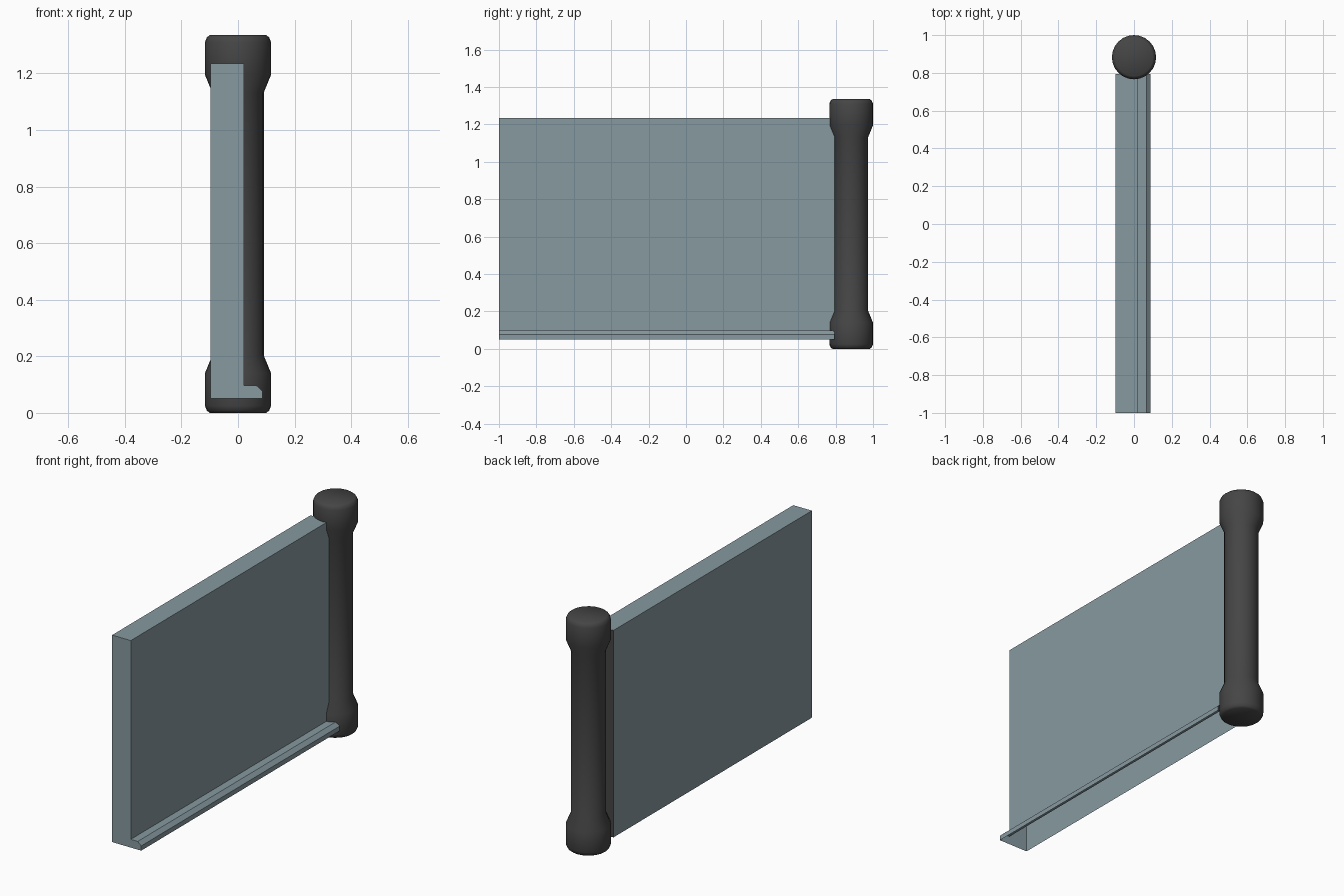
import bpy
import bmesh
from math import cos, sin, tau

if "Cube" in bpy.data.objects:
    bpy.data.objects.remove(bpy.data.objects["Cube"])


def material(name, color):
    m = bpy.data.materials.new(name)
    m.diffuse_color = color
    m.use_nodes = True
    m.node_tree.nodes["Principled BSDF"].inputs["Base Color"].default_value = m.diffuse_color
    return m


def make_object(name, bm, mats):
    bmesh.ops.recalc_face_normals(bm, faces=bm.faces)
    mesh = bpy.data.meshes.new(name)
    bm.to_mesh(mesh)
    bm.free()
    for m in mats:
        mesh.materials.append(m)
    ob = bpy.data.objects.new(name, mesh)
    bpy.context.collection.objects.link(ob)
    return ob


panel_mat = material("blue_grey", (0.24, 0.32, 0.35, 1))
post_mat = material("dark_grey", (0.06, 0.06, 0.06, 1))

# Wall panel with a chamfered ledge at its foot, open underneath
section = [(-0.097, 0.05), (-0.097, 1.235), (0.021, 1.235), (0.021, 0.097),
           (0.065, 0.097), (0.087, 0.077), (0.087, 0.05)]
bm = bmesh.new()
front = [bm.verts.new((x, -1.0, z)) for x, z in section]
back = [bm.verts.new((x, 0.795, z)) for x, z in section]
for i in range(len(section) - 1):
    bm.faces.new((front[i], front[i + 1], back[i + 1], back[i]))
bm.faces.new(front)
end = bm.faces.new(back)
end.material_index = 1
make_object("wall_panel", bm, [panel_mat, post_mat])

# Round post: half profile mirrored about its mid height
HEIGHT, SIDES, CENTRE_Y = 1.335, 24, 0.883
half = [(0.1, 0.0), (0.11, 0.008), (0.117, 0.025), (0.117, 0.14), (0.091, 0.203)]
profile = half + [(r, HEIGHT - z) for r, z in reversed(half)]
bm = bmesh.new()
rings = [[bm.verts.new((r * cos(tau * i / SIDES),
                        CENTRE_Y + r * sin(tau * i / SIDES), z))
          for i in range(SIDES)] for r, z in profile]
for a, b in zip(rings, rings[1:]):
    for i in range(SIDES):
        j = (i + 1) % SIDES
        bm.faces.new((a[i], a[j], b[j], b[i]))
bm.faces.new(rings[0])
bm.faces.new(rings[-1])
for f in bm.faces:
    f.smooth = True
make_object("end_post", bm, [post_mat])
